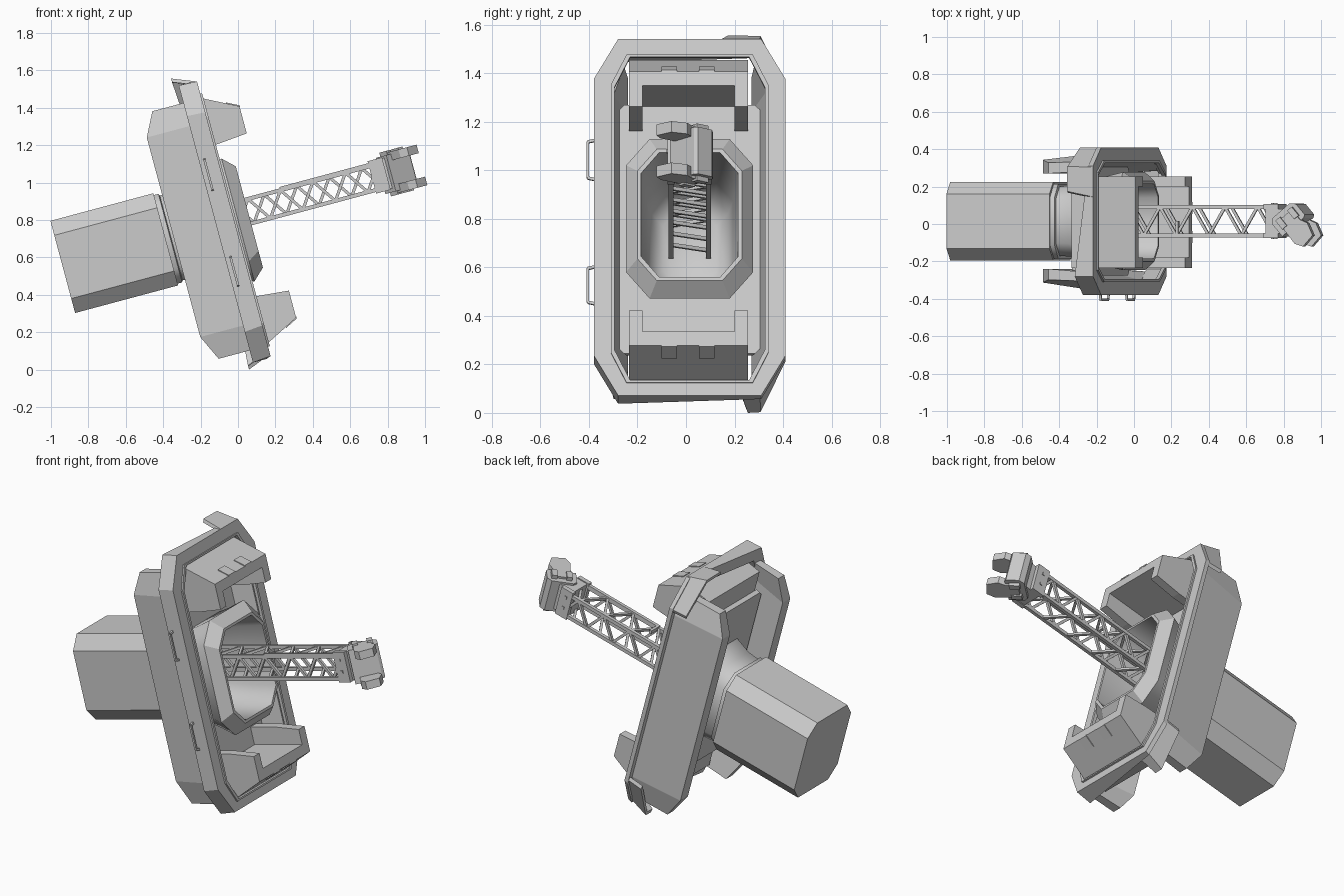
import bpy, bmesh, math
from mathutils import Matrix, Vector

cube = bpy.data.objects.get("Cube")
if cube:
    bpy.data.objects.remove(cube, do_unlink=True)

# One plain grey for the whole model
grey = bpy.data.materials.new("plain_grey")
grey.use_nodes = True
grey.diffuse_color = (0.6, 0.6, 0.6, 1)
grey.node_tree.nodes["Principled BSDF"].inputs["Base Color"].default_value = (0.6, 0.6, 0.6, 1)

# Parts are laid out along local x (boom axis), then tilted into place
PLACE = Matrix.Translation((0, 0.015, 0.8)) @ Matrix.Rotation(math.radians(-15), 4, 'Y')
SIDES = (-1, 1)


def finish(name, bm, smooth=False):
    bmesh.ops.recalc_face_normals(bm, faces=bm.faces)
    bm.transform(PLACE)
    mesh = bpy.data.meshes.new(name)
    bm.to_mesh(mesh)
    bm.free()
    mesh.materials.append(grey)
    ob = bpy.data.objects.new(name, mesh)
    bpy.context.collection.objects.link(ob)
    if smooth:
        bpy.ops.object.select_all(action='DESELECT')
        ob.select_set(True)
        bpy.context.view_layer.objects.active = ob
        bpy.ops.object.shade_smooth_by_angle(angle=math.radians(50))
    return ob


def loft(bm, sections, cap_start=True, cap_end=True, loop=False):
    rings = [[bm.verts.new(p) for p in sec] for sec in sections]
    n = len(rings[0])
    pairs = list(zip(rings, rings[1:]))
    if loop:
        pairs.append((rings[-1], rings[0]))
    for a, b in pairs:
        for i in range(n):
            j = (i + 1) % n
            bm.faces.new((a[i], a[j], b[j], b[i]))
    if cap_start and not loop:
        bm.faces.new(rings[0])
    if cap_end and not loop:
        bm.faces.new(rings[-1])


def octagon(x, hy, hz, cy, cz, dz=0):
    quarter = [(hy, hz - cz), (hy - cy, hz)]
    pts = quarter + [(-y, z) for y, z in reversed(quarter)]
    pts += [(-y, -z) for y, z in pts]
    return [Vector((x, y, z + dz)) for y, z in pts]


def box(bm, x0, x1, y0, y1, z0, z1, matrix=Matrix()):
    size = Matrix.Diagonal((x1 - x0, y1 - y0, z1 - z0, 1))
    mid = Matrix.Translation(((x0 + x1) / 2, (y0 + y1) / 2, (z0 + z1) / 2))
    bmesh.ops.create_cube(bm, size=1, matrix=matrix @ mid @ size)


def beam(bm, p, q, w):
    p, q = Vector(p), Vector(q)
    rot = (q - p).to_track_quat('X', 'Z').to_matrix().to_4x4()
    half = (q - p).length / 2
    box(bm, -half, half, -w / 2, w / 2, -w / 2, w / 2, Matrix.Translation((p + q) / 2) @ rot)


def prism(bm, profile, y0, y1):
    loft(bm, [[Vector((x, y, z)) for x, z in profile] for y in (y0, y1)])


def funnel_sections(steps):
    return [octagon(x, hy, hz, 0.37 * hy, 0.33 * hz) for x, hy, hz in steps]


# Rear housing block
bm = bmesh.new()
loft(bm, [octagon(-0.97, 0.21, 0.255, 0.065, 0.08),
          octagon(-0.40, 0.21, 0.255, 0.065, 0.08),
          octagon(-0.40, 0.175, 0.22, 0.06, 0.07)], cap_end=False)
finish("rear_housing", bm)

# Collar between housing and funnel
bm = bmesh.new()
loft(bm, funnel_sections([(-0.42, 0.2, 0.245), (-0.375, 0.2, 0.245), (-0.37, 0.185, 0.235), (-0.30, 0.19, 0.24),
                          (-0.20, 0.215, 0.27), (-0.10, 0.24, 0.30), (0, 0.262, 0.34)]),
     cap_start=False, cap_end=False)
finish("collar", bm, smooth=True)

# Funnel rim with crisp facets
bm = bmesh.new()
loft(bm, funnel_sections([(0, 0.262, 0.34), (0.063, 0.215, 0.28), (0.063, 0.20, 0.265)]),
     cap_start=False, cap_end=False)
finish("funnel_rim", bm)

# Cup inside the funnel
bm = bmesh.new()
loft(bm, funnel_sections([(0.063, 0.20, 0.265), (-0.10, 0.195, 0.258), (-0.30, 0.178, 0.232),
                          (-0.42, 0.16, 0.205), (-0.47, 0.11, 0.14)]), cap_start=False)
bmesh.ops.reverse_faces(bm, faces=bm.faces)
finish("funnel_cup", bm, smooth=True)

# Octagonal mounting frame, shallower towards its left edge
bm = bmesh.new()
sections = [octagon(-0.02, 0.395, 0.76, 0.10, 0.17, 0.012),
            octagon(-0.12, 0.395, 0.767, 0.10, 0.17, 0.01),
            octagon(-0.12, 0.32, 0.695, 0.065, 0.13, 0.004),
            octagon(-0.02, 0.32, 0.695, 0.065, 0.13, 0.004)]
for v in sections[1] + sections[2]:
    v.x += 0.075 * min(1, max(0, (v.y + 0.295) / 0.59))
loft(bm, sections, loop=True)
finish("mounting_frame", bm)

# Raised inner lip around the frame opening
bm = bmesh.new()
loft(bm, [octagon(x, hy, hz, 0.065, 0.13, 0.004) for x, hy, hz in
          [(-0.03, 0.325, 0.70), (-0.01, 0.325, 0.70), (-0.01, 0.31, 0.69), (-0.03, 0.31, 0.69)]], loop=True)
finish("frame_lip", bm)

# Flared corner flaps on the left edge of the frame
for side, label, start, dz in ((-1, "lower", 0.24, 0.027), (1, "upper", 0.16, 0.008)):
    bm = bmesh.new()
    front = [(-0.02, start - 0.03, 0.764), (-0.02, 0.29, 0.764), (-0.02, 0.393, 0.59)]
    rear = [(-0.15, start, 0.815), (-0.15, 0.292, 0.812), (-0.135, 0.395, 0.60)]
    thick = Vector((0, -0.008, -0.02))
    secs = []
    for f, r in zip(front, rear):
        quad = [Vector(f), Vector(r), Vector(r) + thick, Vector(f) + thick]
        secs.append([Vector((v.x, v.y, v.z * side + dz)) for v in quad])
    loft(bm, secs)
    finish(label + "_corner_flap", bm)

# Side shells behind the frame
for side, label, front in ((-1, "right", -0.11), (1, "left", -0.04)):
    bm = bmesh.new()
    secs = []
    for z, back, shift in [(-0.69, -0.292, 0.045), (-0.552, -0.357, 0), (0.552, -0.357, 0), (0.68, -0.292, 0.045)]:
        secs.append([Vector((x, side * y, z)) for x, y in
                     [(back, 0.255), (back, 0.328 - shift / 3), (front, 0.365 - shift), (front, 0.315 - shift)]])
    loft(bm, secs)
    finish(label + "_side_shell", bm)

# Panel around the collar, closing the space between the shells
bm = bmesh.new()
loft(bm, [octagon(x, hy, hz, cy, cz) for x, hy, hz, cy, cz in
          [(-0.17, 0.29, 0.53, 0.02, 0.02), (-0.20, 0.28, 0.53, 0.02, 0.02),
           (-0.20, 0.205, 0.262, 0.08, 0.09), (-0.17, 0.205, 0.262, 0.08, 0.09)]], loop=True)
finish("inner_panel", bm)

# Upper and lower hoods: slab, cheeks and small raised tabs
for side, label in zip(SIDES, ("lower", "upper")):
    bm = bmesh.new()
    slab = [(-0.17, 0.66), (-0.03, 0.685), (0.165, 0.585), (0.165, 0.525), (-0.17, 0.525)]
    cheek = [(-0.17, 0.66), (-0.03, 0.685), (0.165, 0.585), (0.165, 0.435), (0, 0.42), (-0.17, 0.42)]
    tab = [(0.1, 0.613), (0.1, 0.624), (0.167, 0.59), (0.167, 0.58)]
    slab, cheek, tab = [[(x, z * side) for x, z in p] for p in (slab, cheek, tab)]
    prism(bm, slab, -0.20, 0.19)
    prism(bm, cheek, -0.25, -0.195)
    prism(bm, cheek, 0.185, 0.24)
    for y in (-0.085, 0.07):
        prism(bm, tab, y - 0.032, y + 0.032)
    finish(label + "_hood", bm)

# Grab handles on the right edge
for z0, z1, label in ((0.19, 0.36, "upper"), (-0.34, -0.18, "lower")):
    bm = bmesh.new()
    path = [(-0.09, -0.385, z0), (-0.09, -0.42, z0 + 0.008), (-0.09, -0.42, z1 - 0.008), (-0.09, -0.385, z1)]
    for p, q in zip(path, path[1:]):
        beam(bm, p, q, 0.012)
    finish(label + "_grab_handle", bm)

# Lattice boom: four chords with zigzag braces, slanted rungs below
bm = bmesh.new()
Y, LOW, HIGH = 0.077, -0.036, 0.095
START, END, STEP = -0.46, 0.80, 0.09
for y in (-Y, Y):
    for z in (LOW, HIGH):
        beam(bm, (START, y, z), (END, y, z), 0.021)
for i in range(14):
    x0, x1 = START + i * STEP, START + (i + 1) * STEP
    ends = (LOW, HIGH) if i % 2 else (HIGH, LOW)
    beam(bm, (x0, -Y, ends[0]), (x1, -Y, ends[1]), 0.016)
    beam(bm, (x0, Y, ends[1]), (x1, Y, ends[0]), 0.016)
    a = Y if i % 2 else -Y
    beam(bm, (x0, a, HIGH), (x1, -a, HIGH), 0.015)
    if i % 2:
        beam(bm, (x0, a, LOW), (x1, -a, LOW), 0.015)
finish("lattice_boom", bm)

# Sliding rail along the boom top
bm = bmesh.new()
box(bm, 0.26, 0.78, -0.085, -0.065, 0.10, 0.113)
box(bm, 0.26, 0.275, -0.085, 0.0, 0.09, 0.113)
finish("boom_rail", bm)

# Boom end bracket with bolts
bm = bmesh.new()
box(bm, 0.76, 0.86, -0.065, 0.065, -0.05, 0.118)
for y in (-Y, Y):
    box(bm, 0.75, 0.83, y - 0.014, y + 0.014, -0.055, 0.124)
    for z in (0.0, 0.07):
        box(bm, 0.78, 0.795, y - 0.019, y + 0.019, z, z + 0.015)
finish("boom_bracket", bm)

# Swivelled gripper head: back block with chamfered corners and two fingers
turn = Matrix.Translation((0.885, 0.015, 0)) @ Matrix.Rotation(math.radians(-50), 4, 'Z')
bm = bmesh.new()
outline = [(-0.055, -0.065), (-0.055, 0.06), (-0.03, 0.085), (0.045, 0.085), (0.055, 0.07), (0.055, -0.085), (-0.035, -0.085)]
loft(bm, [[turn @ Vector((x, y, z)) for x, y in outline] for z in (-0.07, 0.13)])
finish("gripper_block", bm)
bm = bmesh.new()
finger = [(-0.02, -0.05), (-0.02, 0.05), (0.05, 0.05), (0.09, 0.07), (0.16, 0.05), (0.172, -0.03), (0.13, -0.055)]
for z0, z1 in ((-0.082, -0.035), (0.095, 0.142)):
    loft(bm, [[turn @ Vector((x, y, z)) for x, y in finger] for z in (z0, z1)])
for y in (-0.04, 0.045):
    for z0, z1 in ((-0.09, -0.07), (0.13, 0.152)):
        box(bm, -0.03, 0.03, y - 0.016, y + 0.016, z0, z1, turn)
finish("gripper_fingers", bm)
